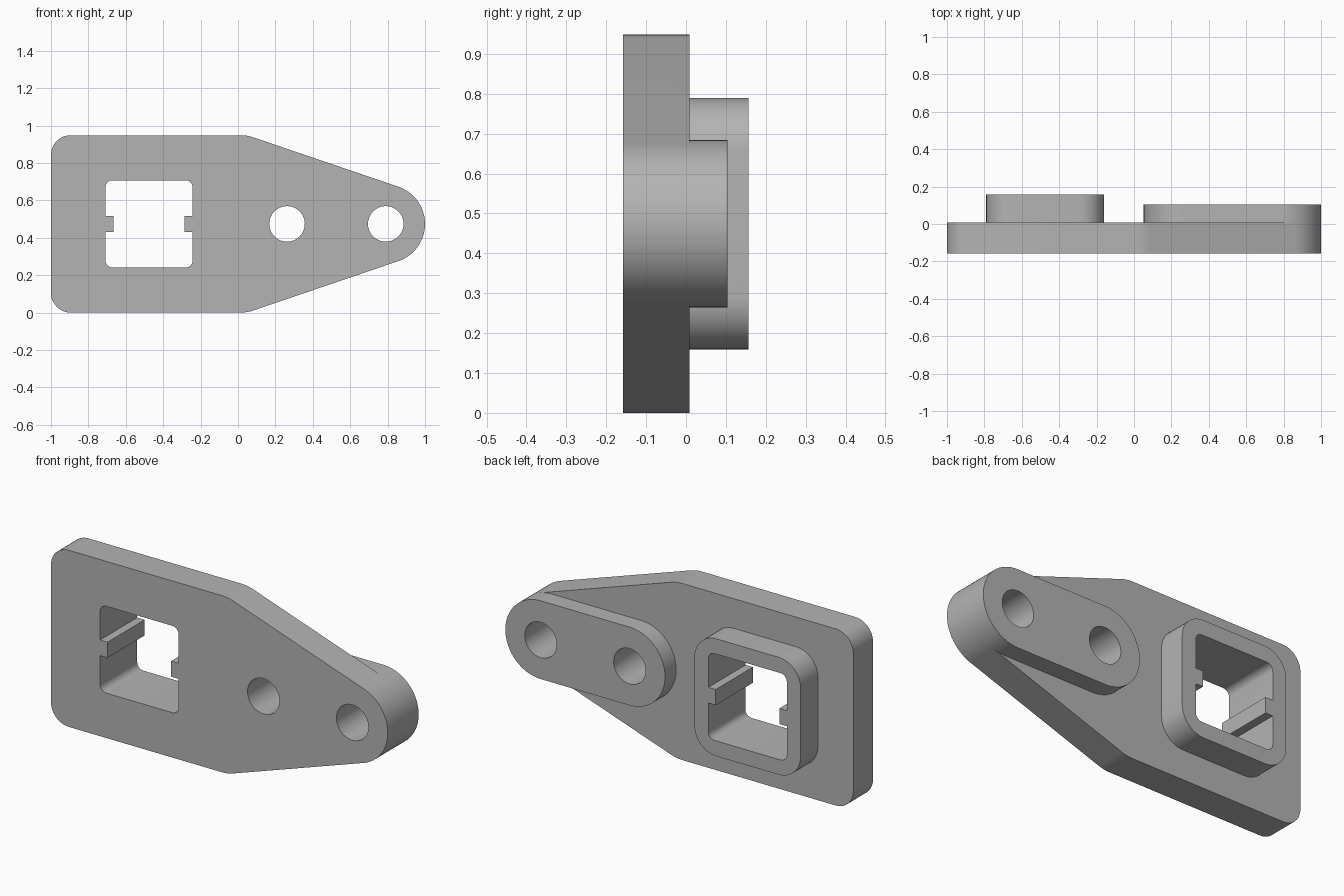
import bpy, bmesh
from math import cos, sin, tan, radians
from mathutils import Vector

if "Cube" in bpy.data.objects:
    bpy.data.objects.remove(bpy.data.objects["Cube"])

ZC, H = 0.474, 0.948                  # centre height, total height
FRONT, FACE, BOSS, BACK = -0.158, 0.009, 0.104, 0.157
R, TIP, EYE = 0.21, 0.79, 0.262       # boss radius and hole positions


def arc(cx, r, a, b, n):
    return [(cx + r * cos(radians(a + (b - a) * i / n)),
             ZC + r * sin(radians(a + (b - a) * i / n)), 0) for i in range(n + 1)]


def fillet(points, n=10):
    """Round each (x, z, radius) corner of a closed outline."""
    out = []
    for i, (x, z, r) in enumerate(points):
        p = Vector((x, z))
        if r == 0:
            out.append(p)
            continue
        u = (Vector(points[i - 1][:2]) - p).normalized()
        v = (Vector(points[(i + 1) % len(points)][:2]) - p).normalized()
        half = u.angle(v) / 2
        centre = p + (u + v).normalized() * (r / sin(half))
        s, e = p + u * (r / tan(half)) - centre, p + v * (r / tan(half)) - centre
        sweep = s.angle(e)
        for k in range(n + 1):
            t = k / n
            out.append(centre + (s * sin((1 - t) * sweep) + e * sin(t * sweep)) / sin(sweep))
    return out


def prism(name, points, y0, y1):
    """Extrude an x-z outline from y0 to y1."""
    bm = bmesh.new()
    face = bm.faces.new([bm.verts.new((p[0], y0, p[1])) for p in points])
    ext = bmesh.ops.extrude_face_region(bm, geom=[face])
    for v in ext["geom"]:
        if isinstance(v, bmesh.types.BMVert):
            v.co.y = y1
    bmesh.ops.recalc_face_normals(bm, faces=bm.faces)
    mesh = bpy.data.meshes.new(name)
    bm.to_mesh(mesh)
    bm.free()
    mesh.materials.append(grey)
    ob = bpy.data.objects.new(name, mesh)
    bpy.context.collection.objects.link(ob)
    return ob


def combine(target, other, op):
    bpy.context.view_layer.objects.active = target
    mod = target.modifiers.new(op, "BOOLEAN")
    mod.operation, mod.object, mod.solver = op, other, "EXACT"
    bpy.ops.object.modifier_apply(modifier=mod.name)
    bpy.data.objects.remove(other)


grey = bpy.data.materials.new("dark_grey")
grey.diffuse_color = (0.455, 0.455, 0.455, 1)
grey.use_nodes = True
grey.node_tree.nodes["Principled BSDF"].inputs["Base Color"].default_value = grey.diffuse_color

# Tapered plate with rounded tip
A = 71.2
tip = arc(TIP, R, -A, A, 36)
shoulder = tip[-1][0] - (H - tip[-1][1]) * tan(radians(A))
plate = prism("mounting_plate", fillet(
    [(-1, H, 0.105), (-1, 0, 0.105), (shoulder, 0, 0.21)] + tip + [(shoulder, H, 0.21)]),
    FRONT, FACE)

# Long raised boss, its end flush with the tip
end = arc(TIP, R, -90, -A, 5)[:-1] + tip + arc(TIP, R, A, 90, 5)[1:]
boss = prism("boss", end + arc(EYE, R, 90, 270, 46), FACE, BOSS)

# Square socket collar
sx0, sx1, sz = -0.79, -0.16, 0.315
collar = prism("collar", fillet([(sx0, ZC - sz, 0.13), (sx1, ZC - sz, 0.13),
                                 (sx1, ZC + sz, 0.13), (sx0, ZC + sz, 0.13)]), FACE, BACK)
for part in (boss, collar):
    combine(plate, part, "UNION")

# Square opening with a rib left on each side
cx, h, rib, rh, r = -0.4755, 0.233, 0.189, 0.042, 0.037
right = [(h, -h, r), (h, -rh, 0), (rib, -rh, 0), (rib, rh, 0), (h, rh, 0), (h, h, r)]
outline = right + [(-x, -z, q) for x, z, q in right]
opening = prism("opening_cutter", fillet([(cx + x, ZC + z, q) for x, z, q in outline]), -0.3, 0.3)
combine(plate, opening, "DIFFERENCE")

# Two bolt holes
for x in (EYE, TIP):
    combine(plate, prism("hole_cutter", arc(x, 0.095, 0, 360, 48)[:-1], -0.3, 0.3), "DIFFERENCE")

plate.select_set(True)
bpy.context.view_layer.objects.active = plate
bpy.ops.object.shade_smooth_by_angle(angle=radians(30))
